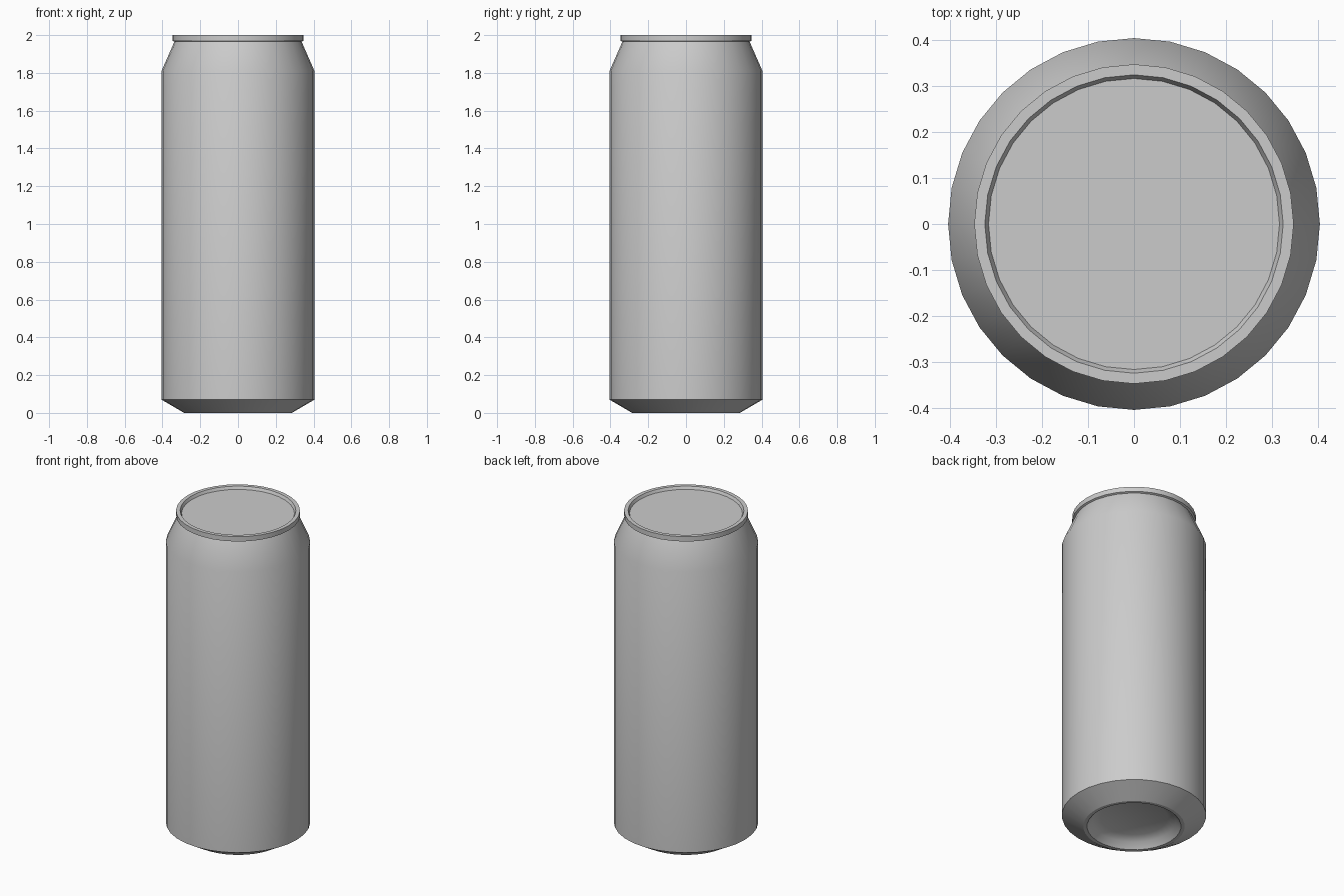
import bpy, bmesh, math

cube = bpy.data.objects.get("Cube")
if cube:
    bpy.data.objects.remove(cube, do_unlink=True)

SIDES = 32

metal = bpy.data.materials.new("bare_aluminium")
metal.use_nodes = True
colour = (0.6, 0.6, 0.6, 1)
metal.diffuse_color = colour
metal.node_tree.nodes["Principled BSDF"].inputs["Base Color"].default_value = colour


def lathe(name, profile):
    """Spin (radius, height) points around z; radius 0 closes with a cap point."""
    bm = bmesh.new()
    verts = [bm.verts.new((r, 0, z)) for r, z in profile]
    edges = [bm.edges.new(pair) for pair in zip(verts, verts[1:])]
    bmesh.ops.spin(bm, geom=verts + edges, cent=(0, 0, 0), axis=(0, 0, 1),
                   angle=math.tau, steps=SIDES, use_merge=True)
    bmesh.ops.remove_doubles(bm, verts=bm.verts[:], dist=0.0005)
    bmesh.ops.recalc_face_normals(bm, faces=bm.faces[:])
    mesh = bpy.data.meshes.new(name)
    bm.to_mesh(mesh)
    bm.free()
    mesh.materials.append(metal)
    obj = bpy.data.objects.new(name, mesh)
    bpy.context.collection.objects.link(obj)
    bpy.ops.object.select_all(action='DESELECT')
    obj.select_set(True)
    bpy.context.view_layer.objects.active = obj
    bpy.ops.object.shade_smooth_by_angle(angle=math.radians(30))
    return obj


# One closed shell: domed base, foot, wall, shoulder, rolled rim, sunken lid
base = [(0, 0.06), (0.19, 0.056), (0.235, 0.034), (0.264, 0)]
wall = [(0.285, 0), (0.405, 0.07), (0.405, 1.81), (0.337, 1.965)]
rim = [(0.348, 1.97), (0.348, 2), (0.325, 2)]
lid = [(0.317, 1.983), (0, 1.983)]
lathe("can_body", base + wall + rim + lid)
